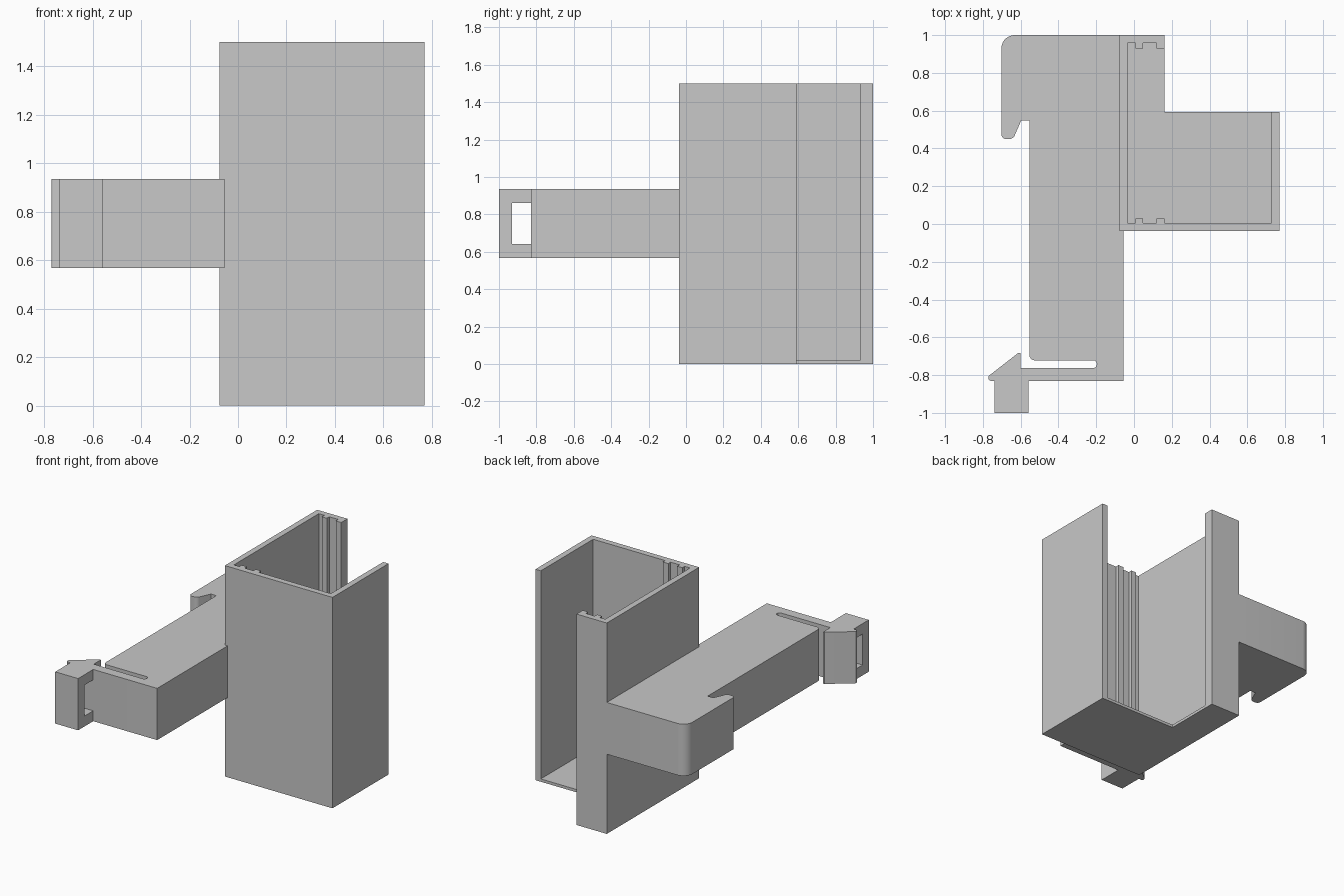
import bpy
import bmesh
import math
from mathutils import Vector

cube = bpy.data.objects.get("Cube")
if cube:
    bpy.data.objects.remove(cube, do_unlink=True)

grey = bpy.data.materials.new("plain grey")
grey.use_nodes = True
colour = (0.578, 0.578, 0.578, 1)
grey.diffuse_color = colour
grey.node_tree.nodes["Principled BSDF"].inputs["Base Color"].default_value = colour


def fillet(points, steps=8):
    """Round each corner given as (x, y, radius); plain (x, y) stays sharp."""
    path = []
    for i, p in enumerate(points):
        corner = Vector(p[:2])
        if len(p) == 2:
            path.append(corner)
            continue
        radius = p[2]
        a = (Vector(points[i - 1][:2]) - corner).normalized()
        b = (Vector(points[(i + 1) % len(points)][:2]) - corner).normalized()
        half = a.angle(b) / 2
        reach = radius / math.tan(half)
        centre = corner + (a + b).normalized() * radius / math.sin(half)
        start = (corner + a * reach - centre).normalized()
        end = (corner + b * reach - centre).normalized()
        path += [centre + radius * start.slerp(end, k / steps) for k in range(steps + 1)]
    return path


def prism(name, points, low, high, axis="Z"):
    """Extrude a closed outline along z, or a (y, z) outline along x."""
    bm = bmesh.new()
    place = (lambda u, v: (u, v, low)) if axis == "Z" else (lambda u, v: (low, u, v))
    face = bm.faces.new([bm.verts.new(place(u, v)) for u, v in fillet(points)])
    new = bmesh.ops.extrude_face_region(bm, geom=[face])["geom"]
    d = high - low
    bmesh.ops.translate(bm, verts=[g for g in new if isinstance(g, bmesh.types.BMVert)],
                        vec=(0, 0, d) if axis == "Z" else (d, 0, 0))
    bmesh.ops.recalc_face_normals(bm, faces=bm.faces)
    mesh = bpy.data.meshes.new(name)
    bm.to_mesh(mesh)
    bm.free()
    mesh.materials.append(grey)
    obj = bpy.data.objects.new(name, mesh)
    bpy.context.collection.objects.link(obj)
    bpy.ops.object.select_all(action="DESELECT")
    obj.select_set(True)
    bpy.context.view_layer.objects.active = obj
    bpy.ops.object.shade_smooth_by_angle(angle=math.radians(30))


# Housing: outer outline, and an inner outline with two guide ribs on each facing wall
left, right, front, back = -0.077, 0.77, -0.038, 1.0
lip, side_end, wall = 0.161, 0.592, 0.042
ribs = [(0.008, 0.048), (0.118, lip)]


def ribbed(y, depth):
    return [q for a, b in ribs for q in ((a, y), (a, y + depth), (b, y + depth), (b, y))]


front_ribs = ribbed(front + wall, 0.026)[::-1]
back_ribs = ribbed(back - wall, -0.028)[:-1]
inner = ([(right - wall, side_end), (right - wall, front + wall)] + front_ribs
         + [(left + wall, front + wall), (left + wall, back - wall)] + back_ribs)
outer = [(lip, back), (left, back), (left, front), (right, front), (right, side_end)]
prism("housing_walls", outer + inner, 0, 1.5)
prism("housing_floor", inner + [(lip, side_end)], 0, 0.02)

# Clip arm: rounded back hook, long bar, flexible slotted latch with a barb
bottom, top = 0.567, 0.935
arm = [
    (left, back), (-0.702, back, 0.07),
    (-0.702, 0.45, 0.025), (-0.64, 0.45, 0.03), (-0.597, 0.548), (-0.554, 0.548),
    (-0.554, -0.722, 0.03), (-0.197, -0.722, 0.019), (-0.197, -0.762, 0.019),
    (-0.602, -0.762), (-0.602, -0.682), (-0.612, -0.682),
    (-0.77, -0.805, 0.01), (-0.77, -0.83, 0.012),
    (-0.055, -0.83), (-0.055, front), (left, front),
]
prism("clip_arm", arm, bottom, top)

# Release tab: a bracket leaving a rectangular window against the latch
root, tip, bar, rim = -0.83, -1.0, -0.93, 0.074
tab = [(root, bottom), (tip, bottom), (tip, top), (root, top),
       (root, top - rim), (bar, top - rim), (bar, bottom + rim), (root, bottom + rim)]
prism("release_tab", tab, -0.738, -0.558, axis="X")
